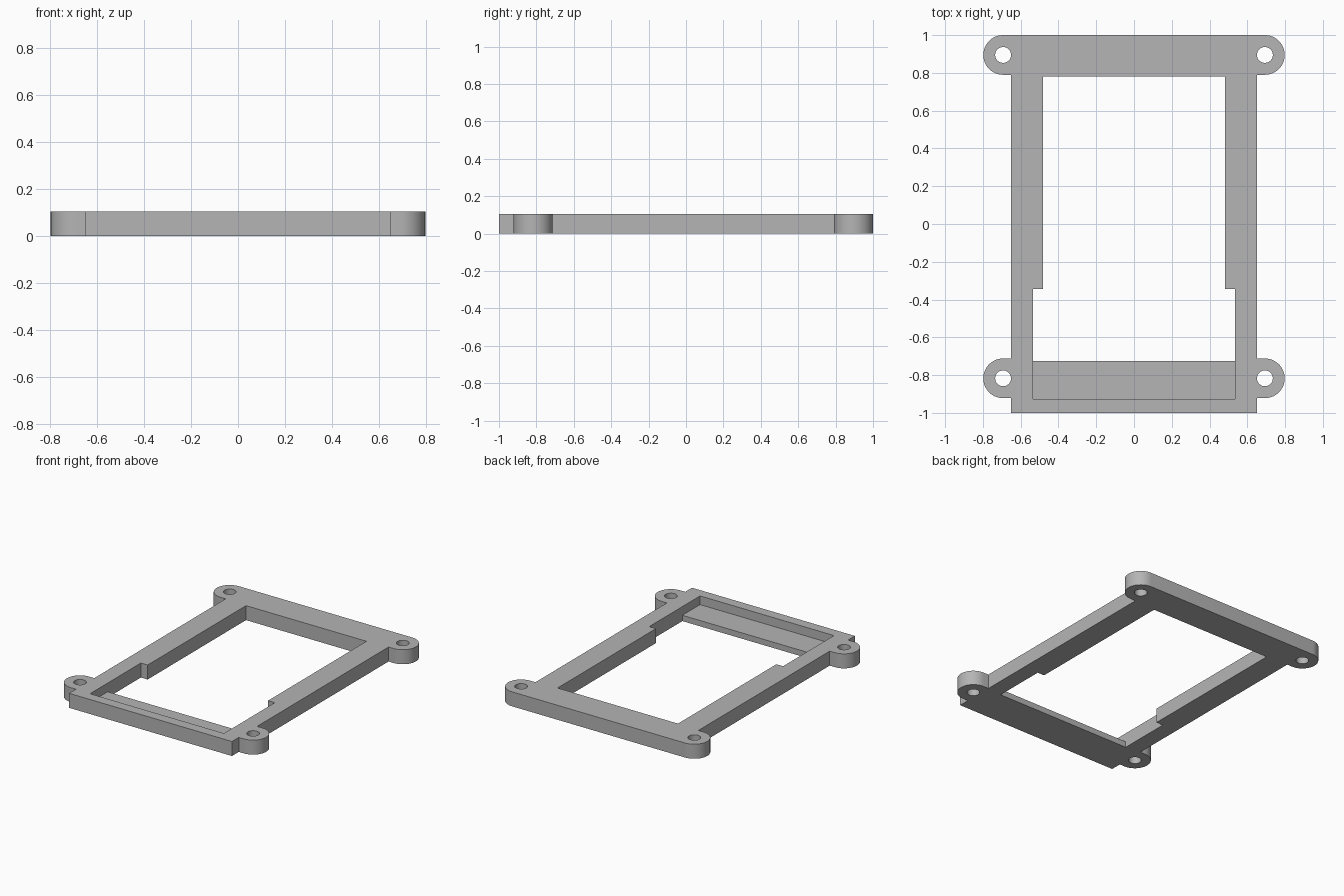
import bpy, bmesh
from math import sin, cos, pi

if "Cube" in bpy.data.objects:
    bpy.data.objects.remove(bpy.data.objects["Cube"], do_unlink=True)

HEIGHT, SHELF_HEIGHT = 0.105, 0.042
HALF_W, OPEN_W, WIDE_W = 0.652, 0.482, 0.536
LUG_X, LUG_R, HOLE_R = 0.693, 0.105, 0.042
LUG_YS = (-0.817, 0.895)
SHELF_BACK, SHELF_FRONT = -0.724, -0.926
STEP_Y, OPEN_BACK = -0.345, 0.78

grey = bpy.data.materials.new("plain grey")
grey.use_nodes = True
colour = (0.46, 0.46, 0.46, 1)
grey.diffuse_color = colour
grey.node_tree.nodes["Principled BSDF"].inputs["Base Color"].default_value = colour


def arc(cx, cy, r, start, end, steps):
    angles = [start + (end - start) * i / steps for i in range(steps + 1)]
    return [(cx + r * cos(a), cy + r * sin(a)) for a in angles]


def mirrored(half):
    """Close a right-hand half outline with its mirror image."""
    return half + [(-x, y) for x, y in reversed(half)]


def extruded_plate(name, loops, height):
    """Fill the flat loops (the inner ones become holes) and extrude upward."""
    bm = bmesh.new()
    for loop in loops:
        verts = [bm.verts.new((x, y, 0)) for x, y in loop]
        for a, b in zip(verts, verts[1:] + verts[:1]):
            bm.edges.new((a, b))
    bmesh.ops.triangle_fill(bm, edges=bm.edges[:], use_beauty=True)
    result = bmesh.ops.extrude_face_region(bm, geom=bm.faces[:])
    top = [v for v in result["geom"] if isinstance(v, bmesh.types.BMVert)]
    bmesh.ops.translate(bm, verts=top, vec=(0, 0, height))
    bmesh.ops.recalc_face_normals(bm, faces=bm.faces[:])
    mesh = bpy.data.meshes.new(name)
    bm.to_mesh(mesh)
    bm.free()
    mesh.materials.append(grey)
    obj = bpy.data.objects.new(name, mesh)
    bpy.context.collection.objects.link(obj)
    bpy.ops.object.select_all(action="DESELECT")
    bpy.context.view_layer.objects.active = obj
    obj.select_set(True)
    bpy.ops.object.shade_smooth_by_angle(angle=pi / 6)
    return obj


# Outer outline with rounded mounting lugs; the rear lugs run into the back edge
front_lug, rear_lug = [arc(LUG_X, y, LUG_R, -pi / 2, pi / 2, 24) for y in LUG_YS]
half = [(HALF_W, -1), (HALF_W, LUG_YS[0] - LUG_R), *front_lug,
        (HALF_W, LUG_YS[0] + LUG_R), (HALF_W, LUG_YS[1] - LUG_R), *rear_lug]
outline = mirrored(half)

# Stepped opening, wider towards the front
opening = mirrored([(WIDE_W, SHELF_FRONT), (WIDE_W, STEP_Y),
                    (OPEN_W, STEP_Y), (OPEN_W, OPEN_BACK)])

# Screw holes through the lugs
holes = [arc(side * LUG_X, y, HOLE_R, 0, 2 * pi, 32)[:-1]
         for side in (-1, 1) for y in LUG_YS]

extruded_plate("frame", [outline, opening, *holes], HEIGHT)

# Low shelf inside the front of the opening
extruded_plate("front_shelf",
               [mirrored([(WIDE_W, SHELF_FRONT), (WIDE_W, SHELF_BACK)])], SHELF_HEIGHT)
